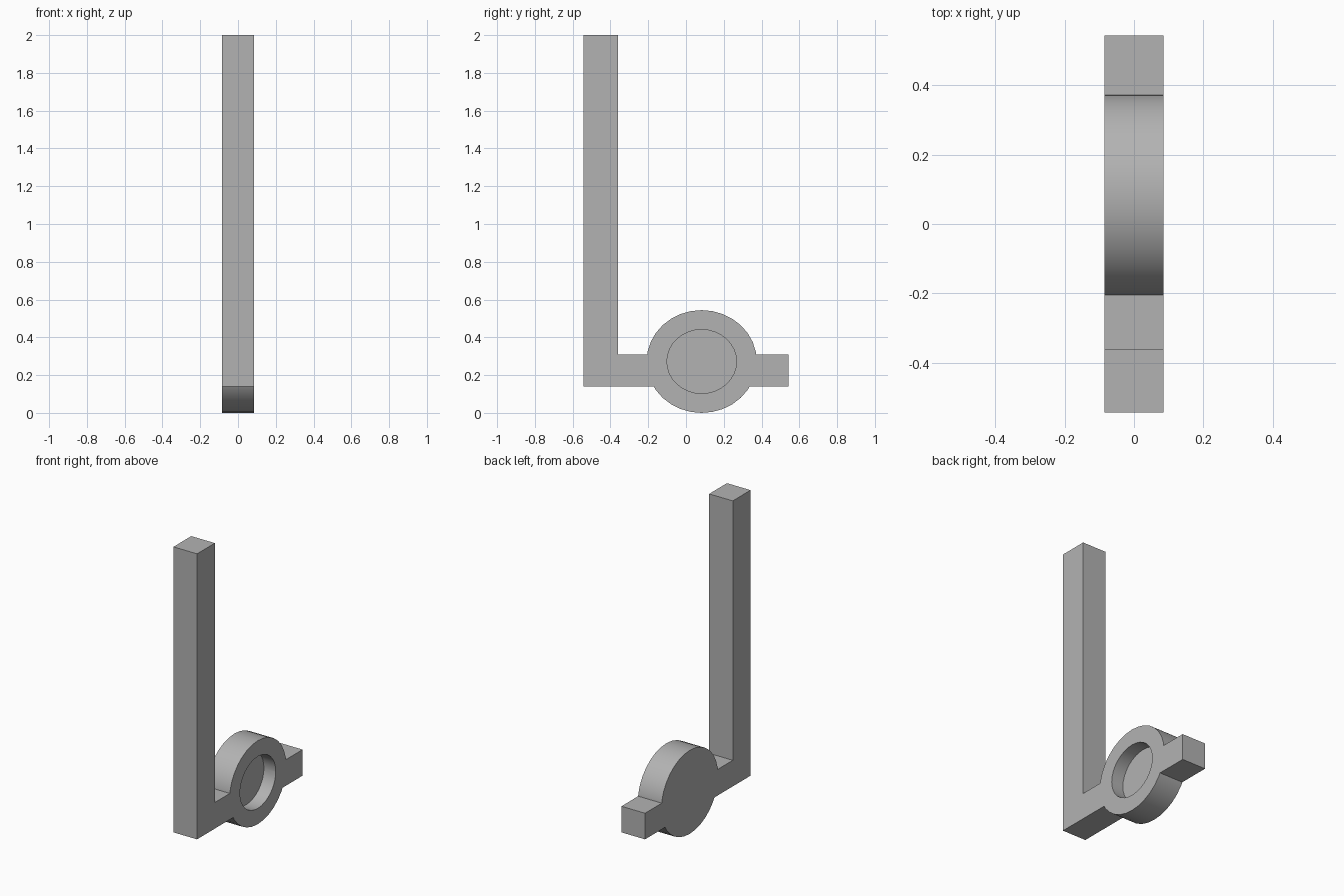
import bpy
import math

cube = bpy.data.objects.get("Cube")
if cube:
    bpy.data.objects.remove(cube, do_unlink=True)

# Single plain grey finish
grey = bpy.data.materials.new("plain grey")
grey.use_nodes = True
colour = (0.45, 0.45, 0.45, 1)
grey.diffuse_color = colour
grey.node_tree.nodes["Principled BSDF"].inputs["Base Color"].default_value = colour

THICK = 0.17
HUB_Y, HUB_Z = 0.083, 0.272


def box(name, y0, y1, z0, z1):
    bpy.ops.mesh.primitive_cube_add(size=1, location=(0, (y0 + y1) / 2, (z0 + z1) / 2))
    ob = bpy.context.object
    ob.name = name
    ob.scale = (THICK, y1 - y0, z1 - z0)
    bpy.ops.object.transform_apply(location=False, rotation=False, scale=True)
    ob.data.materials.append(grey)
    return ob


def disc(name, ry, rz, x0, x1):
    bpy.ops.mesh.primitive_cylinder_add(vertices=32, radius=1, depth=x1 - x0,
                                        location=((x0 + x1) / 2, HUB_Y, HUB_Z),
                                        rotation=(0, math.pi / 2, 0))
    ob = bpy.context.object
    ob.name = name
    bpy.ops.object.transform_apply(location=False, rotation=True, scale=False)
    ob.scale = (1, ry, rz)
    bpy.ops.object.transform_apply(location=False, rotation=False, scale=True)
    ob.data.materials.append(grey)
    return ob


def combine(target, other, operation):
    mod = target.modifiers.new(operation.lower(), "BOOLEAN")
    mod.operation = operation
    mod.solver = "EXACT"
    mod.object = other
    bpy.context.view_layer.objects.active = target
    bpy.ops.object.modifier_apply(modifier=mod.name)
    bpy.data.objects.remove(other, do_unlink=True)


# Upright post, standing on the front end of the bar
box("upright_post", -0.543, -0.36, 0.14, 2.0)

# Round hub with the foot bar running through it
hub = disc("hub_and_foot_bar", 0.292, 0.272, -THICK / 2, THICK / 2)
combine(hub, box("foot_bar", -0.36, 0.543, 0.14, 0.31), "UNION")

# Blind round pocket, open on the left side only
combine(hub, disc("pocket_cutter", 0.184, 0.169, 0.0, THICK), "DIFFERENCE")

bpy.ops.object.select_all(action="DESELECT")
hub.select_set(True)
bpy.context.view_layer.objects.active = hub
bpy.ops.object.shade_smooth_by_angle(angle=math.radians(30))
